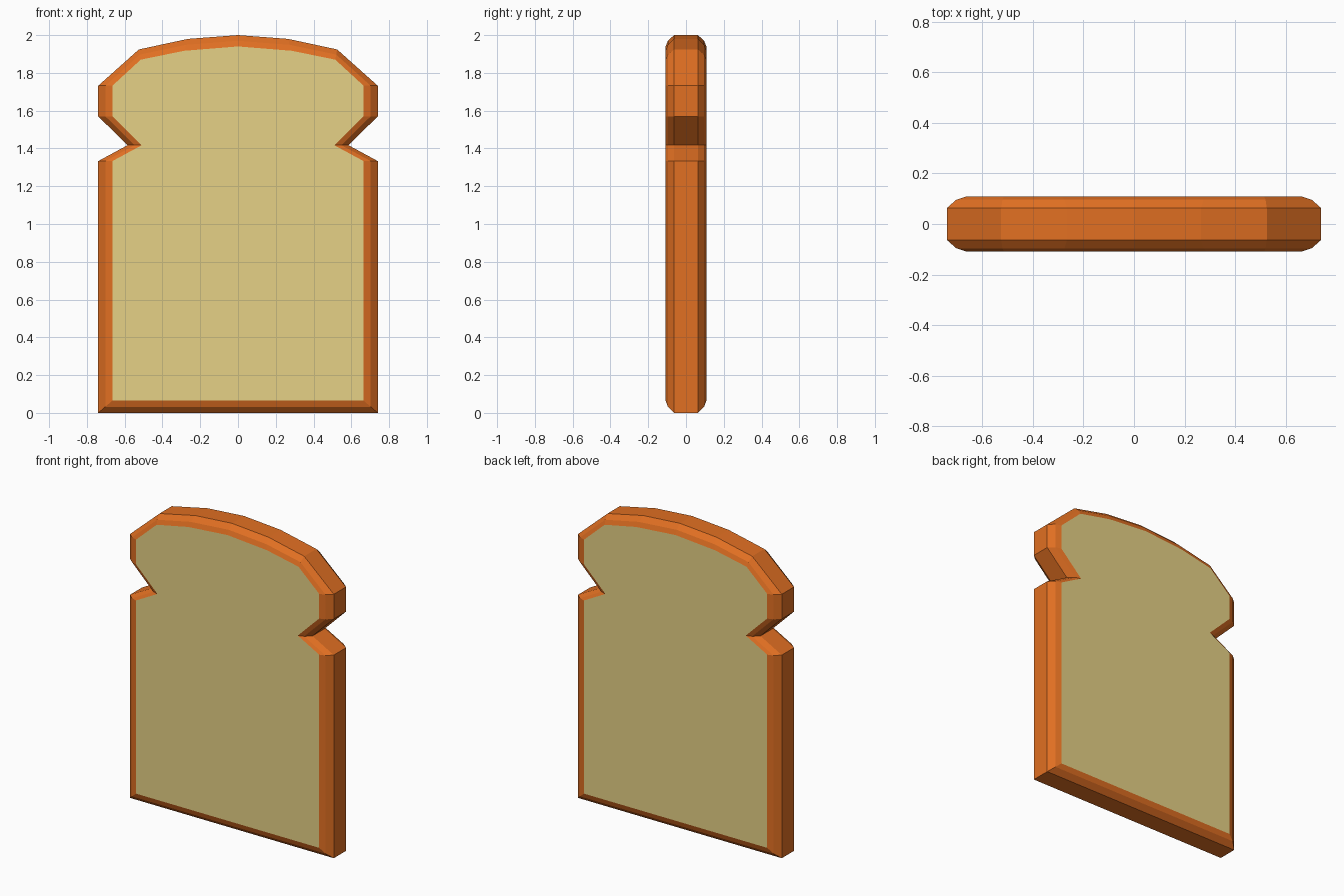
import bpy, bmesh

if "Cube" in bpy.data.objects:
    bpy.data.objects.remove(bpy.data.objects["Cube"])

# Right half of the outlines (x, z), bottom to top: outer crust and inset crumb
OUTER = [(0.74, 0), (0.74, 1.333), (0.585, 1.417), (0.74, 1.57),
         (0.74, 1.732), (0.525, 1.924), (0.265, 1.98), (0, 2.0)]
INNER = [(0.665, 0.065), (0.665, 1.333), (0.51, 1.417), (0.665, 1.57),
         (0.665, 1.732), (0.515, 1.87), (0.285, 1.917), (0, 1.94)]


def material(name, color):
    m = bpy.data.materials.new(name)
    m.diffuse_color = (*color, 1)
    m.use_nodes = True
    m.node_tree.nodes["Principled BSDF"].inputs["Base Color"].default_value = m.diffuse_color
    return m


def outline(t):
    """Full closed outline, blended from outer (0) to inner (1)."""
    half = [(a + (c - a) * t, b + (d - b) * t)
            for (a, b), (c, d) in zip(OUTER, INNER)]
    return half + [(-x, z) for x, z in reversed(half[:-1])]


# Rounded edge: (blend towards inner outline, depth) from front to back
EDGE = [(1, -0.108), (0.5, -0.096), (0, -0.063)]
EDGE += [(t, -y) for t, y in reversed(EDGE)]

bm = bmesh.new()
rings = [[bm.verts.new((x, y, z)) for x, z in outline(t)] for t, y in EDGE]

# Crust band
for a, b in zip(rings, rings[1:]):
    n = len(a)
    for i in range(n):
        j = (i + 1) % n
        bm.faces.new((a[i], a[j], b[j], b[i]))

# Crumb on both sides
for ring in (rings[0], rings[-1]):
    bm.faces.new(ring).material_index = 1

bmesh.ops.recalc_face_normals(bm, faces=bm.faces)
mesh = bpy.data.meshes.new("bread_slice")
bm.to_mesh(mesh)
bm.free()
mesh.materials.append(material("crust", (0.75, 0.16, 0.016)))
mesh.materials.append(material("crumb", (0.79, 0.64, 0.24)))
bpy.context.collection.objects.link(bpy.data.objects.new("bread_slice", mesh))
